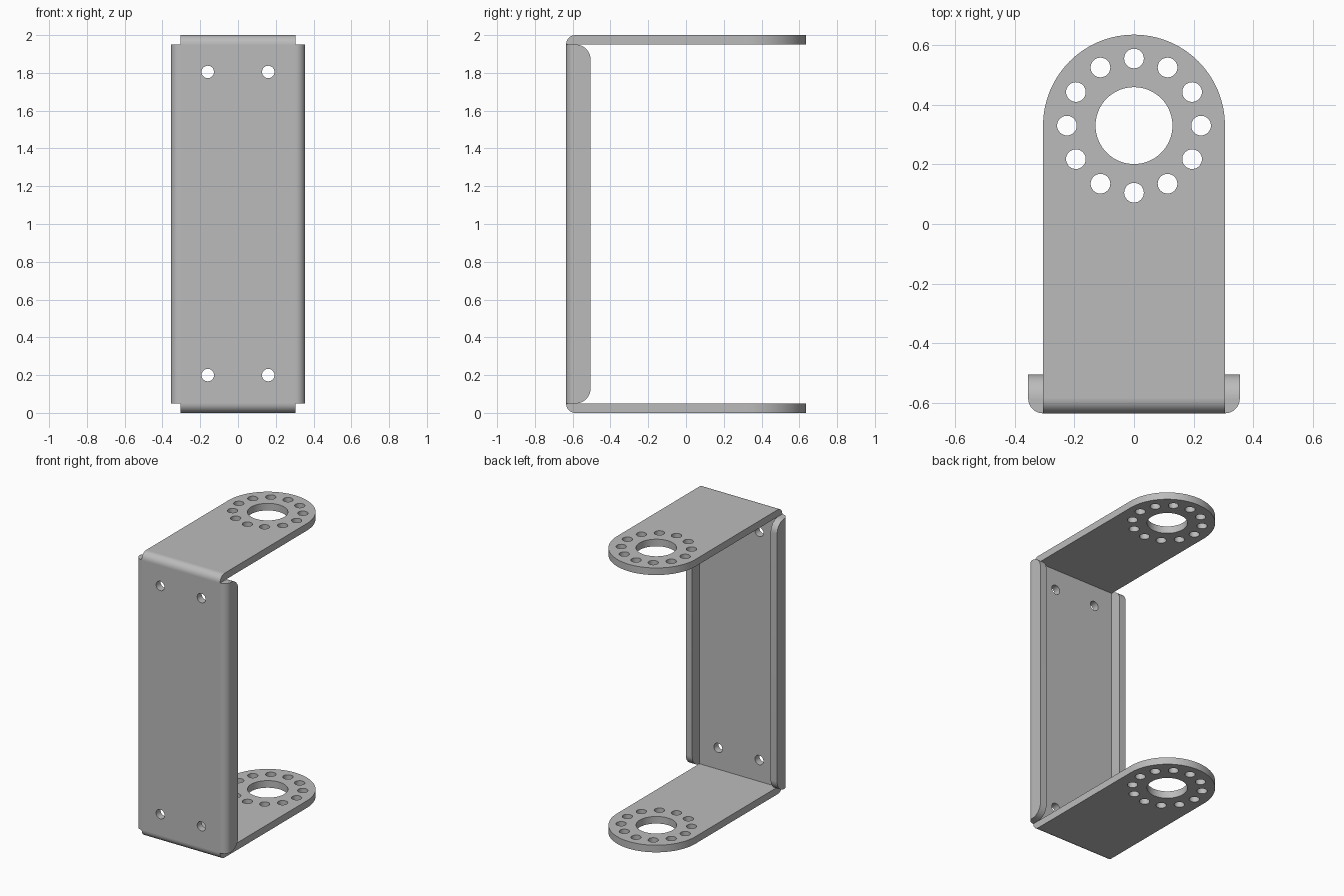
import bpy, bmesh, math

if "Cube" in bpy.data.objects:
    bpy.data.objects.remove(bpy.data.objects["Cube"])

T = 0.05                 # sheet thickness
W = 0.305                # half width of arms
FRONT, BACK = -0.635, 0.635
SEAM = FRONT + T         # inner side of the front plate
HUB_Y = BACK - W         # centre of the rounded arm end

steel = bpy.data.materials.new("grey steel")
steel.diffuse_color = (0.5, 0.5, 0.5, 1)
steel.use_nodes = True
steel.node_tree.nodes["Principled BSDF"].inputs["Base Color"].default_value = steel.diffuse_color


def arc(cx, cy, r, a0, a1, n):
    """Points on an arc, angles in degrees."""
    angles = [math.radians(a0 + (a1 - a0) * i / n) for i in range(n + 1)]
    return [(cx + r * math.cos(a), cy + r * math.sin(a)) for a in angles]


def circle(cx, cy, r, n=32):
    return arc(cx, cy, r, 0, 360, n)[:-1]


def sheet(name, loops, lo, hi, place, seams=()):
    """Extrude an outline with holes from lo to hi; place maps (u, v, w) to (x, y, z).
    seams lists (axis, value) planes where hidden joint faces are left out."""
    curve = bpy.data.curves.new(name, 'CURVE')
    curve.dimensions = '2D'
    curve.fill_mode = 'BOTH'
    curve.extrude = (hi - lo) / 2
    for pts in loops:
        s = curve.splines.new('POLY')
        s.points.add(len(pts) - 1)
        for p, (u, v) in zip(s.points, pts):
            p.co = (u, v, 0, 1)
        s.use_cyclic_u = True
    temp = bpy.data.objects.new(name + "_outline", curve)
    bpy.context.collection.objects.link(temp)
    bpy.context.view_layer.update()
    mesh = bpy.data.meshes.new_from_object(
        temp.evaluated_get(bpy.context.evaluated_depsgraph_get()))
    bpy.data.objects.remove(temp)

    bm = bmesh.new()
    bm.from_mesh(mesh)
    mid = (lo + hi) / 2
    for v in bm.verts:
        v.co = place(v.co.x, v.co.y, v.co.z + mid)
    bmesh.ops.remove_doubles(bm, verts=bm.verts, dist=1e-4)
    bmesh.ops.recalc_face_normals(bm, faces=bm.faces)
    hidden = [f for f in bm.faces if any(
        all(abs(v.co[axis] - val) < 1e-4 for v in f.verts) for axis, val in seams)]
    bmesh.ops.delete(bm, geom=hidden, context='FACES')
    bm.to_mesh(mesh)
    bm.free()

    mesh.materials.clear()
    mesh.materials.append(steel)
    obj = bpy.data.objects.new(name, mesh)
    bpy.context.collection.objects.link(obj)
    bpy.context.view_layer.objects.active = obj
    bpy.ops.object.select_all(action='DESELECT')
    obj.select_set(True)
    bpy.ops.object.shade_smooth_by_angle(angle=math.radians(30))
    return obj


def flat(u, v, w):      # outline seen from above
    return (u, v, w)


def upright(u, v, w):   # outline seen from the front
    return (u, w, v)


def sideways(u, v, w):  # outline seen from the side
    return (w, u, v)


# Arms: rounded end, large hub hole and a ring of twelve small holes
arm_loops = [[(-W, SEAM), (W, SEAM)] + arc(0, HUB_Y, W, 0, 180, 48),
             circle(0, HUB_Y, 0.129, 64)]
for i in range(12):
    a = math.radians(30 * i)
    arm_loops.append(circle(0.225 * math.cos(a), HUB_Y + 0.225 * math.sin(a), 0.033))

for name, z0, z_in, a0 in (("bottom", 0, T, 180), ("top", 2 - T, 2 - T, 90)):
    sheet(name + "_arm", arm_loops, z0, z0 + T, flat, [(1, SEAM)])
    # Rounded bend joining arm and front plate
    sector = [(SEAM, z_in)] + arc(SEAM, z_in, T, a0, a0 + 90, 10)
    sheet(name + "_bend", [sector], -W, W, sideways, [(1, SEAM), (2, z_in)])

# Front plate with four screw holes
plate = [[(-W, T), (W, T), (W, 2 - T), (-W, 2 - T)]]
plate += [circle(x, z, 0.033) for x in (-0.16, 0.16) for z in (0.2, 1.805)]
sheet("front_plate", plate, FRONT, SEAM, upright,
      [(0, W), (0, -W), (2, T), (2, 2 - T)])

# Side flanges with rounded rear corners, and their bends
R, EDGE = 0.08, -0.505
flange = ([(SEAM, T)] + arc(EDGE - R, T + R, R, -90, 0, 12)[1:]
          + arc(EDGE - R, 2 - T - R, R, 0, 90, 12))
for name, s, a0 in (("left", -1, 180), ("right", 1, 270)):
    x0, x1 = sorted((s * W, s * (W + T)))
    sheet(name + "_flange", [flange], x0, x1, sideways, [(1, SEAM)])
    sector = [(s * W, SEAM)] + arc(s * W, SEAM, T, a0, a0 + 90, 10)
    sheet(name + "_flange_bend", [sector], T, 2 - T, flat, [(0, s * W), (1, SEAM)])
